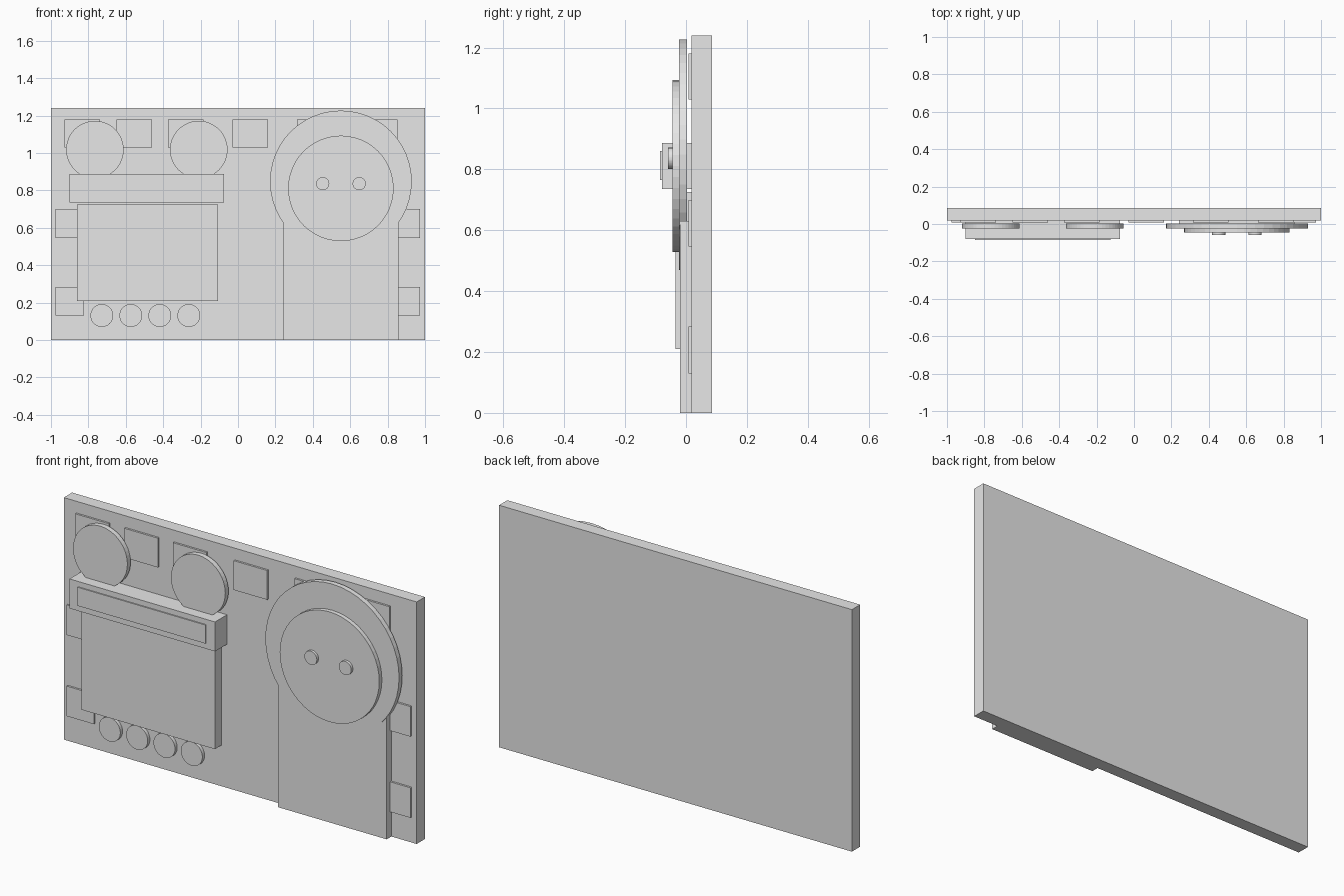
import bpy
import bmesh
from math import pi
from mathutils import Matrix

cube = bpy.data.objects.get("Cube")
if cube:
    bpy.data.objects.remove(cube, do_unlink=True)

grey = bpy.data.materials.new("light grey")
grey.use_nodes = True
grey.diffuse_color = (0.8, 0.8, 0.8, 1)
grey.node_tree.nodes["Principled BSDF"].inputs["Base Color"].default_value = (0.8, 0.8, 0.8, 1)

BOARD_FRONT = 0.018


def finish(name, bm):
    mesh = bpy.data.meshes.new(name)
    bm.to_mesh(mesh)
    bm.free()
    mesh.materials.append(grey)
    bpy.context.collection.objects.link(bpy.data.objects.new(name, mesh))


def box(name, x0, x1, z0, z1, front, back=BOARD_FRONT):
    bm = bmesh.new()
    place = Matrix.Translation(((x0 + x1) / 2, (front + back) / 2, (z0 + z1) / 2))
    size = Matrix.Diagonal((x1 - x0, back - front, z1 - z0, 1))
    bmesh.ops.create_cube(bm, size=1, matrix=place @ size)
    finish(name, bm)


def disc(name, x, z, radius, front, back, sides=48):
    bm = bmesh.new()
    place = Matrix.Translation((x, (front + back) / 2, z)) @ Matrix.Rotation(pi / 2, 4, "X")
    bmesh.ops.create_cone(bm, cap_ends=True, segments=sides, radius1=radius,
                          radius2=radius, depth=back - front, matrix=place)
    finish(name, bm)


# Backing board
box("board", -1, 1, 0, 1.24, BOARD_FRONT, 0.085)

# Thin tiles along the top and down both sides
for i, x in enumerate((-0.833, -0.555, -0.28, 0.065, 0.41, 0.757)):
    box(f"top_tile_{i + 1}", x - 0.095, x + 0.095, 1.03, 1.18, 0.008)
for side, x in (("right", -0.9), ("left", 0.895)):
    for level, z in (("lower", 0.207), ("upper", 0.623)):
        box(f"{side}_{level}_tile", x - 0.077, x + 0.077, z - 0.077, z + 0.077, 0.008)

# Cabinet with header, label plate, upper discs and a row of knobs
box("cabinet", -0.862, -0.107, 0.21, 0.725, -0.035)
box("header", -0.90, -0.075, 0.736, 0.887, -0.079)
box("header_plate", -0.85, -0.125, 0.765, 0.86, -0.085, -0.079)
for side, x in (("right", -0.765), ("left", -0.21)):
    disc(f"{side}_upper_disc", x, 1.018, 0.154, -0.023, 0.003)
for i in range(4):
    disc(f"knob_{i + 1}", -0.728 + i * 0.155, 0.131, 0.061, 0, BOARD_FRONT)

# Pillar carrying the large round head
box("pillar", 0.24, 0.857, 0, 0.63, -0.02)
disc("large_disc", 0.55, 0.848, 0.379, -0.023, 0.003)
disc("face_disc", 0.55, 0.811, 0.282, -0.045, -0.023)
for side, x in (("right", 0.453), ("left", 0.648)):
    disc(f"{side}_stud", x, 0.836, 0.035, -0.059, -0.045)
